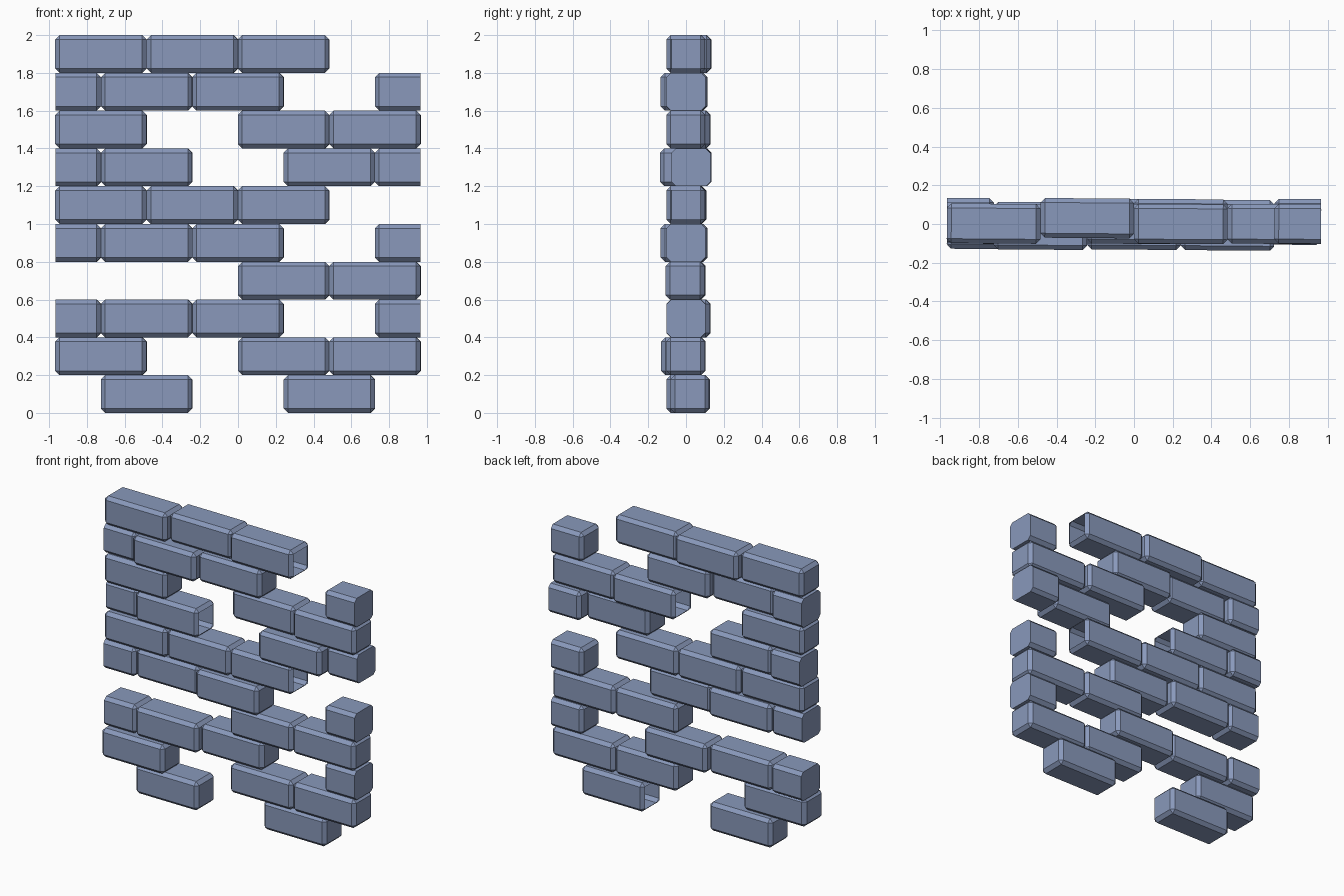
import bpy, bmesh
from mathutils import Matrix, Vector

if "Cube" in bpy.data.objects:
    bpy.data.objects.remove(bpy.data.objects["Cube"])

W, H, D = 0.4835, 0.2, 0.205      # brick length, course height, depth
HALF, BEVEL = 0.967, 0.023        # half wall width, chamfer
SKEW = -0.008                     # slight turn of the bricks about z

# Each course: (slot, y offset, open ends). Even courses use half bricks at slots 0 and 4.
COURSES = [
    [(1, 0.0, ""), (3, 0.022, "L")],
    [(0, -0.027, ""), (2, 0.0, ""), (3, 0.0, "")],
    [(0, 0.015, ""), (1, 0.0, ""), (2, 0.026, ""), (4, 0.0, "")],
    [(2, 0.0, ""), (3, -0.004, "")],
    [(0, 0.006, ""), (1, 0.01, ""), (2, -0.03, ""), (4, 0.0, "")],
    [(0, 0.0, ""), (1, 0.003, ""), (2, 0.0, "R")],
    [(0, 0.033, ""), (1, 0.0, "R"), (3, -0.034, ""), (4, 0.026, "")],
    [(0, 0.0, ""), (2, 0.026, "L"), (3, 0.0, "")],
    [(0, 0.01, ""), (1, -0.03, ""), (2, 0.0, ""), (4, 0.0, "")],
    [(0, 0.002, ""), (1, 0.03, ""), (2, 0.0, "R")],
]

# Slate colour
slate = bpy.data.materials.new("slate")
slate.diffuse_color = (0.25, 0.318, 0.497, 1)
slate.use_nodes = True
slate.node_tree.nodes["Principled BSDF"].inputs["Base Color"].default_value = slate.diffuse_color


def make_brick(name, x, y, z, open_ends):
    bm = bmesh.new()
    bmesh.ops.create_cube(bm, size=1, matrix=Matrix.Diagonal((W, D, H, 1)))
    bmesh.ops.bevel(bm, geom=bm.edges[:], offset=BEVEL, segments=1,
                    profile=0.5, affect='EDGES')
    # hollow ends left where a neighbour was joined
    for end, sign in (("L", -1), ("R", 1)):
        if end in open_ends:
            caps = [f for f in bm.faces if f.normal.x * sign > 0.99]
            bmesh.ops.delete(bm, geom=caps, context='FACES')
    bm.transform(Matrix.Translation((x, y, z)) @ Matrix.Rotation(SKEW, 4, 'Z'))
    # trim bricks that overhang the wall ends
    for sign in (-1, 1):
        if x * sign + W / 2 > HALF + 0.01:
            cut = bmesh.ops.bisect_plane(bm, geom=bm.verts[:] + bm.edges[:] + bm.faces[:],
                                         plane_co=Vector((sign * HALF, 0, 0)),
                                         plane_no=Vector((sign, 0, 0)), clear_outer=True)
            rim = [e for e in cut['geom_cut'] if isinstance(e, bmesh.types.BMEdge)]
            bmesh.ops.contextual_create(bm, geom=rim)
    bmesh.ops.recalc_face_normals(bm, faces=bm.faces)
    mesh = bpy.data.meshes.new(name)
    bm.to_mesh(mesh)
    bm.free()
    mesh.materials.append(slate)
    bpy.context.collection.objects.link(bpy.data.objects.new(name, mesh))


# Running-bond wall with missing bricks
for row, bricks in enumerate(COURSES):
    start = -HALF + (W / 2 if row % 2 else 0)
    for slot, y, open_ends in bricks:
        make_brick(f"brick_{row}_{slot}", start + slot * W, y, (row + 0.5) * H, open_ends)
